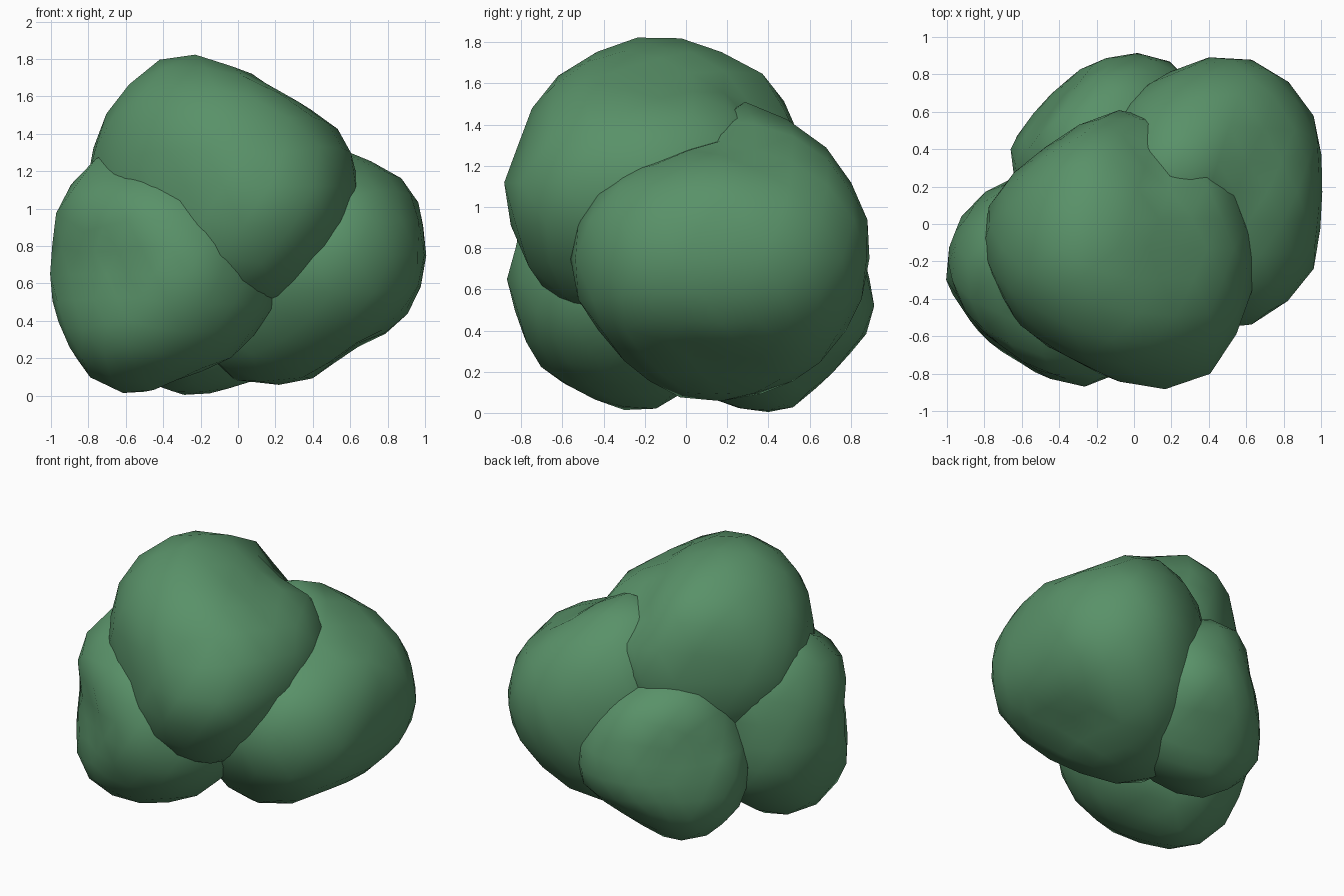
import bpy, bmesh
from mathutils import Vector

leaf = bpy.data.materials.new("leaf_green")
leaf.diffuse_color = (0.10, 0.285, 0.14, 1)


def puff(name, centre, lumps):
    """Icosphere whose radius blends smoothly through a few surface points."""
    c = Vector(centre)
    offsets = [Vector(p) - c for p in lumps]
    guides = [(o.normalized(), o.length) for o in offsets]
    bm = bmesh.new()
    bmesh.ops.create_icosphere(bm, subdivisions=3, radius=1)
    for v in bm.verts:
        d = v.co.normalized()
        weights = [1 / (1.015 - d.dot(g)) ** 2 for g, _ in guides]
        r = sum(w * g[1] for w, g in zip(weights, guides)) / sum(weights)
        v.co = c + d * r * 1.01
        v.co.z = max(v.co.z, 0)
    # even out small dents between the lumps
    bmesh.ops.smooth_vert(bm, verts=bm.verts, factor=0.15,
                          use_axis_x=True, use_axis_y=True, use_axis_z=True)
    for f in bm.faces:
        f.smooth = True
    mesh = bpy.data.meshes.new(name)
    bm.to_mesh(mesh)
    bm.free()
    mesh.materials.append(leaf)
    obj = bpy.data.objects.new(name, mesh)
    bpy.context.collection.objects.link(obj)
    return obj


# Top clump
puff("top_foliage", (-0.08, -0.13, 1.12), [
    (-0.32, -0.13, 1.84), (-0.51, -0.12, 1.75), (-0.07, -0.12, 1.76),
    (0.2, -0.1, 1.6), (0.4, -0.1, 1.5), (0.55, -0.12, 1.41),
    (0.65, -0.13, 1.19), (0.58, -0.2, 0.89), (0.45, -0.25, 0.69),
    (0.15, -0.9, 1.03), (0.39, -0.83, 1.05), (0.57, -0.55, 1.1),
    (0.15, -0.72, 0.66), (0.1, -0.78, 1.33), (-0.15, -0.68, 1.57),
    (-0.1, -0.82, 1.03), (-0.35, -0.7, 1.1), (-0.62, -0.53, 1.1),
    (-0.62, -0.03, 1.6), (-0.8, 0.0, 1.15), (-0.45, 0.42, 1.15),
    (-0.25, 0.43, 1.6), (-0.05, 0.61, 1.15), (0.12, 0.27, 1.49),
    (0.47, 0.27, 1.34), (0.4, 0.32, 1.0), (-0.05, -0.1, 0.45)])

# Right clump
puff("right_foliage", (0.4, 0.17, 0.75), [
    (1.0, 0.17, 0.8), (0.9, 0.17, 1.14), (0.9, 0.17, 0.43),
    (0.62, 0.15, 0.28), (0.33, 0.15, 0.1), (0.1, 0.13, 0.04),
    (-0.1, 0.1, 0.12), (0.22, 0.3, 1.52), (0.6, 0.25, 1.28),
    (0.75, 0.2, 1.22), (0.4, 0.0, 1.27), (0.52, 0.9, 0.87),
    (0.74, 0.83, 0.87), (0.91, 0.63, 0.85), (0.3, 0.85, 0.87),
    (0.35, 0.67, 1.3), (0.57, -0.55, 0.75), (0.73, -0.51, 0.78),
    (0.86, -0.35, 0.8), (0.3, -0.37, 0.34), (0.3, -0.37, 1.08),
    (0.3, 0.66, 0.26), (0.1, 0.75, 0.7), (-0.2, 0.2, 0.8)])

# Low clump at the back left
puff("back_foliage", (-0.15, 0.4, 0.52), [
    (-0.66, 0.34, 0.55), (-0.5, 0.59, 0.6), (-0.37, 0.72, 0.6),
    (-0.16, 0.87, 0.6), (0.03, 0.91, 0.6), (0.25, 0.83, 0.6),
    (-0.33, 0.3, 0.0), (-0.1, 0.3, 0.04), (-0.1, 0.71, 0.2),
    (-0.3, 0.4, 1.1), (-0.05, 0.75, 0.97), (0.32, 0.4, 0.5),
    (-0.2, -0.1, 0.5), (-0.53, 0.3, 0.15)])

# Left clump at the front
puff("left_foliage", (-0.45, -0.3, 0.65), [
    (-0.73, -0.15, 1.33), (-0.87, -0.18, 1.16), (-0.93, -0.2, 1.02),
    (-1.0, -0.2, 0.7), (-0.93, -0.2, 0.37), (-0.8, -0.18, 0.11),
    (-0.6, -0.2, 0.01), (-0.3, -0.25, 0.1), (0.09, -0.4, 0.36),
    (0.21, -0.45, 0.53), (0.05, -0.63, 0.8), (-0.2, -0.87, 0.68),
    (-0.4, -0.82, 0.68), (-0.64, -0.67, 0.7), (-0.86, -0.49, 0.7),
    (-0.4, -0.55, 0.12), (-0.4, -0.73, 1.06), (-0.62, -0.46, 1.19),
    (-0.79, 0.16, 0.75), (-0.6, 0.1, 1.2), (-0.3, 0.2, 0.6),
    (-0.7, 0.08, 0.25)])
